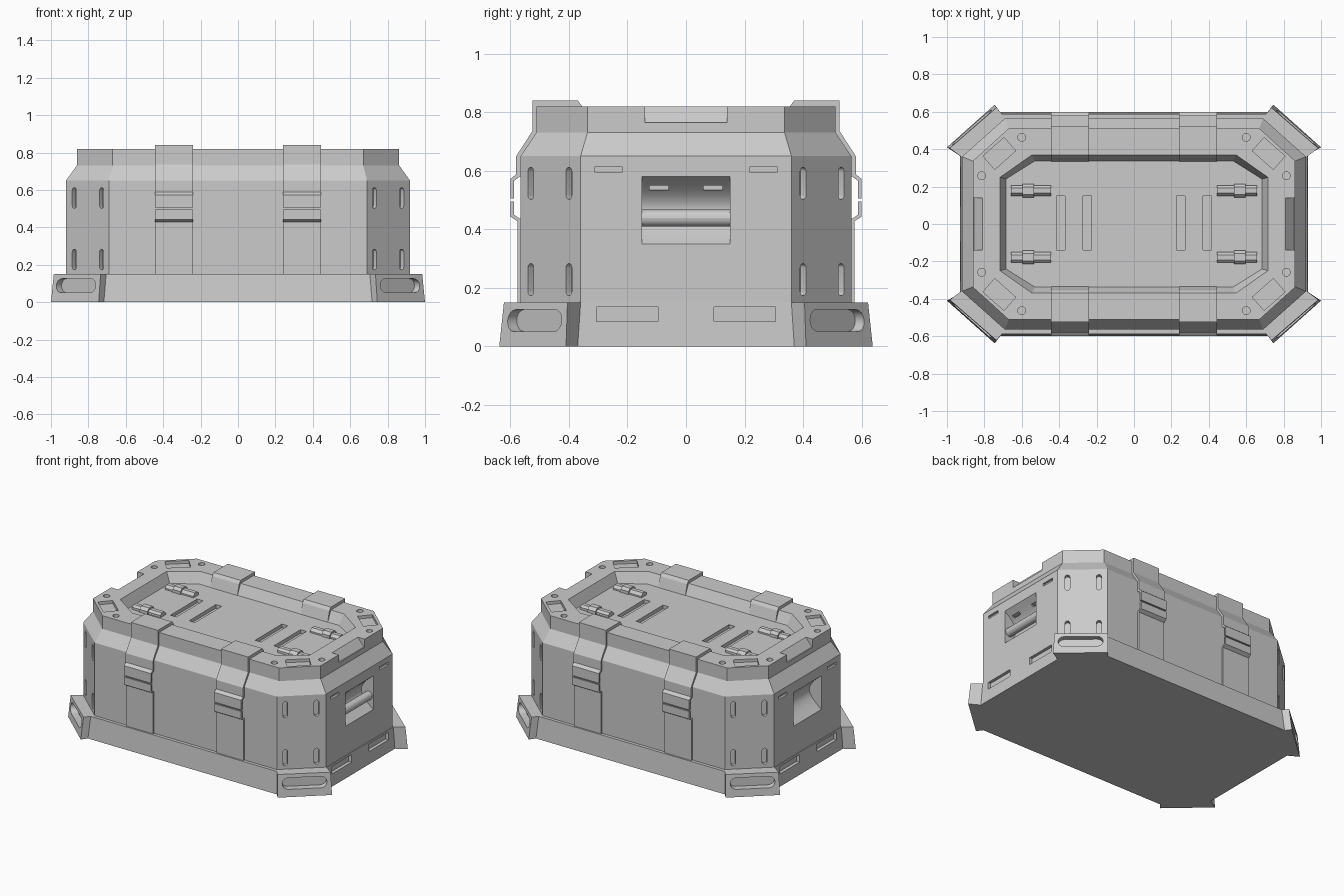
import bpy, bmesh
from math import sin, cos, pi, atan2, radians
from mathutils import Matrix, Vector

if "Cube" in bpy.data.objects:
    bpy.data.objects.remove(bpy.data.objects["Cube"])

X, Y, Z = Vector((1, 0, 0)), Vector((0, 1, 0)), Vector((0, 0, 1))
A = radians(48.5)                       # direction the cut corners face
SIGNS = [(sx, sy) for sx in (1, -1) for sy in (1, -1)]


def frame(p, ux, uy):
    uz = ux.cross(uy)
    m = Matrix((ux, uy, uz)).transposed().to_4x4()
    m.translation = p
    return m


def wall(x, y, z, ang):
    """Frame on a wall: local x along it, y up, z outward."""
    return frame((x, y, z), Vector((-sin(ang), cos(ang), 0)), Z)


def loft(bm, rings):
    vs = [[bm.verts.new(p) for p in r] for r in rings]
    n = len(vs[0])
    for a, b in zip(vs, vs[1:]):
        for i in range(n):
            j = (i + 1) % n
            bm.faces.new((a[i], a[j], b[j], b[i]))
    bm.faces.new(vs[0][::-1])
    bm.faces.new(vs[-1])


def prism(bm, pts, m, depth):
    loft(bm, [[m @ Vector((u, v, w)) for u, v in pts] for w in (-depth / 2, depth / 2)])


def rect(w, h):
    return [(-w / 2, -h / 2), (w / 2, -h / 2), (w / 2, h / 2), (-w / 2, h / 2)]


def capsule(w, h, n=8):
    r = min(w, h) / 2
    a, b = w / 2 - r, h / 2 - r
    start = -pi / 2 if w > h else 0
    pts = []
    for s, off in ((1, 0), (-1, pi)):
        for i in range(n + 1):
            t = start + off + pi * i / n
            pts.append((s * a + r * cos(t), s * b + r * sin(t)))
    return pts


def four_way(corner, z):
    """Mirror one corner's points into a closed outline."""
    out = []
    for sx, sy in ((1, 1), (-1, 1), (-1, -1), (1, -1)):
        c = corner if sx * sy > 0 else corner[::-1]
        out += [(sx * x, sy * y, z) for x, y in c]
    return out


def make(name, bm):
    bmesh.ops.recalc_face_normals(bm, faces=bm.faces)
    me = bpy.data.meshes.new(name)
    bm.to_mesh(me)
    bm.free()
    ob = bpy.data.objects.new(name, me)
    bpy.context.collection.objects.link(ob)
    return ob


def carve(ob, cutter_bm):
    cut = make(ob.name + "_cutter", cutter_bm)
    cut.hide_render = True
    mod = ob.modifiers.new("carve", 'BOOLEAN')
    mod.operation, mod.object, mod.solver, mod.use_self = 'DIFFERENCE', cut, 'EXACT', True
    bpy.ops.object.select_all(action='DESELECT')
    ob.select_set(True)
    bpy.context.view_layer.objects.active = ob
    bpy.ops.object.modifier_apply(modifier=mod.name)
    bpy.data.objects.remove(cut)
    bpy.ops.object.shade_smooth_by_angle(angle=radians(25))


# Base plinth with flared corner guards
bm = bmesh.new()
loft(bm, [four_way([(.93, .37), (1, .41), (.745, .638), (.717, .60)], 0),
          four_way([(.925, .36), (.985, .405), (.735, .622), (.705, .587)], .15)])
base = make("base", bm)
bm = bmesh.new()
for sx, sy in SIGNS:
    ang = atan2(sy * sin(A), sx * cos(A))
    prism(bm, capsule(.28, .075), wall(sx * .872, sy * .523, .088, ang), .10)
    prism(bm, rect(.21, .05), wall(sx * .93, sy * .2, .11, 0), .05)
carve(base, bm)

# Main body and lid with sunken top panel
bm = bmesh.new()
loft(bm, [four_way(c, z) for c, z in (
    ([(.92, .36), (.69, .565)], .14), ([(.92, .36), (.69, .565)], .65),
    ([(.862, .337), (.67, .511)], .73), ([(.862, .337), (.67, .511)], .82),
    ([(.716, .25), (.545, .37)], .82), ([(.685, .24), (.53, .337)], .75))])
body = make("body", bm)
bm = bmesh.new()
pocket = [(.97, .35)] + [(.92 - .09 * sin(pi * t / 14), .35 + .23 * t / 14)
                         for t in range(15)] + [(.97, .58)]
notch = [(.81, .84), (.81, .82), (.855, .765), (.9, .765), (.9, .84)]
for s in (1, -1):
    prism(bm, pocket, frame((0, 0, 0), X * s, Z), .30)      # hand recess
    prism(bm, notch, frame((0, 0, 0), X * s, Z), .28)       # rim notch
    for x in (.25, .392):                                   # top panel grooves
        prism(bm, rect(.045, .29), frame((s * x, .005, .75), X, Y), .05)
    prism(bm, rect(.065, .014), wall(.87, s * .092, .542, 0), .04)
for sx, sy in SIGNS:
    ang = atan2(sy * sin(A), sx * cos(A))
    for x, y in ((.875, .40), (.729, .53)):                 # corner slots
        for z in (.557, .228):
            prism(bm, capsule(.03, .11), wall(sx * x, sy * y, z, ang), .05)
    prism(bm, rect(.092, .02), wall(sx * .92, sy * .265, .604, 0), .03)
    for x, y in ((.60, .463), (.815, .258)):                # rim bolt holes
        prism(bm, capsule(.042, .042), frame((sx * x, sy * y, .82), X, Y), .04)
    t = Vector((-sin(ang), cos(ang), 0))
    prism(bm, rect(.15, .095), frame((sx * .72, sy * .377, .82), t, Z.cross(t)), .04)
carve(body, bm)

# Straps with two-part latches
upper = [(.335, .75), (.355, .82), (.37, .84), (.525, .84), (.525, .735), (.58, .65),
         (.58, .588), (.60, .572), (.60, .505), (.588, .505), (.588, .565), (.568, .58),
         (.55, .58), (.55, .65), (.49, .73), (.49, .80), (.39, .80), (.37, .75)]
lower = [(.55, .15), (.576, .15), (.576, .428), (.60, .443), (.60, .495), (.588, .495),
         (.588, .45), (.568, .436), (.55, .436)]
for label, prof in (("strap_upper", upper), ("strap_lower", lower)):
    bm = bmesh.new()
    for sx, sy in SIGNS:
        prism(bm, prof, frame((sx * .342, 0, 0), Y * sy, Z), .205)
    make(label, bm)

# Carry bar in the right-hand recess
bm = bmesh.new()
prism(bm, capsule(.058, .058, 10), frame((.885, 0, .438), X, Z), .30)
bar = make("carry_bar", bm)
bpy.ops.object.select_all(action='DESELECT')
bar.select_set(True)
bpy.context.view_layer.objects.active = bar
bpy.ops.object.shade_smooth_by_angle(angle=radians(30))

# Raised clips on the top panel
bm = bmesh.new()
ridge = [(-.028, .74), (.03, .74), (.03, .765), (.015, .778), (-.012, .778), (-.028, .76)]
knuckle = [(-.034, .74), (.038, .74), (.038, .77), (.02, .788), (-.018, .788), (-.034, .77)]
for sx, sy in SIGNS:
    prism(bm, ridge, frame((sx * .55, sy * .177, 0), Y * sy, Z), .215)
    prism(bm, knuckle, frame((sx * .565, sy * .177, 0), Y * sy, Z), .06)
make("top_clips", bm)
